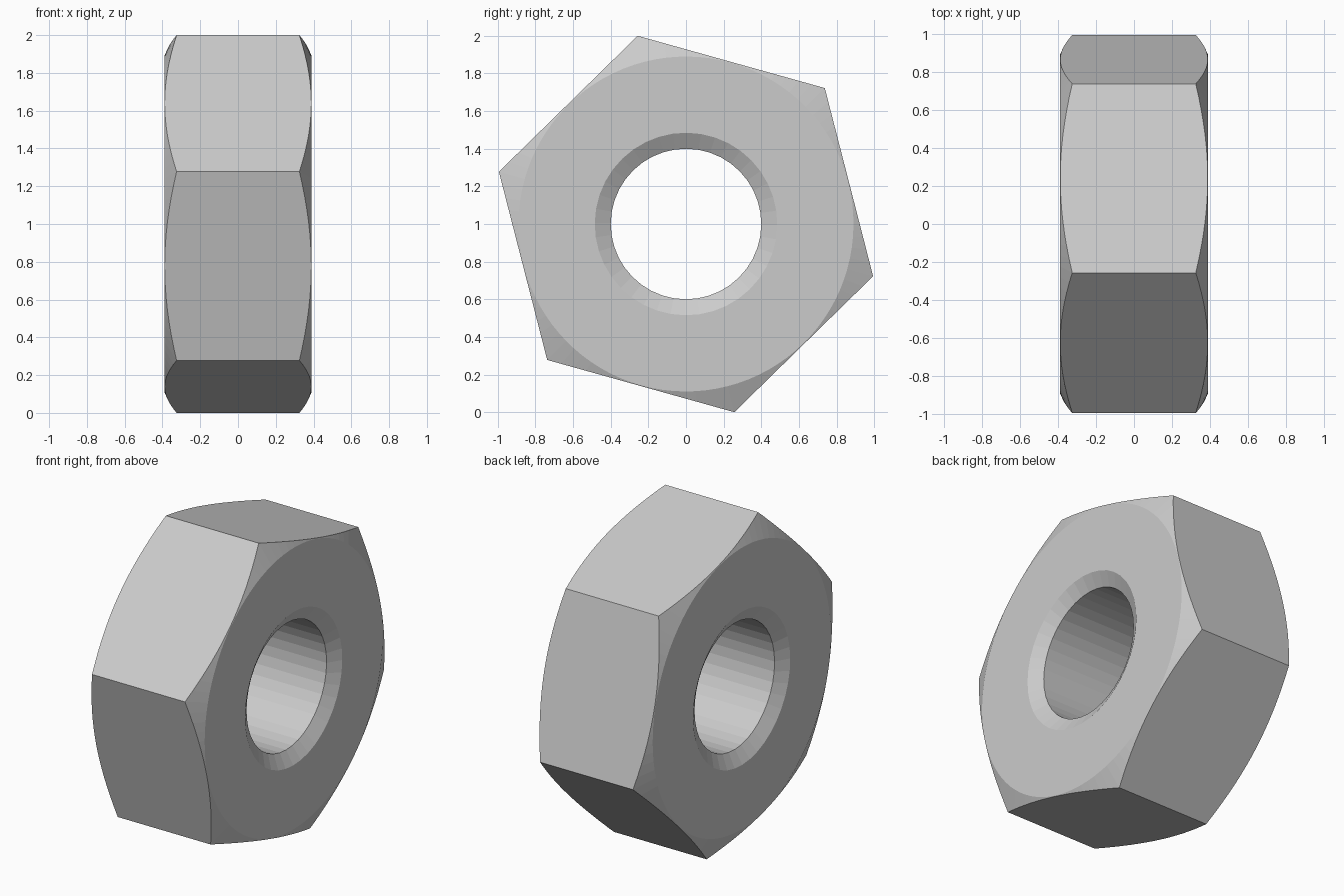
import bpy, bmesh
from math import cos, sin, pi, radians

if "Cube" in bpy.data.objects:
    bpy.data.objects.remove(bpy.data.objects["Cube"])

HALF, R, TURN = 0.39, 1.0325, radians(44.4)


def lathe(name, profile, segs):
    """Capped solid of revolution around the x axis from (x, radius) points."""
    bm = bmesh.new()
    rings = [[bm.verts.new((x, r * cos(TURN + 2 * pi * i / segs),
                            1 + r * sin(TURN + 2 * pi * i / segs)))
              for i in range(segs)] for x, r in profile]
    for a, b in zip(rings, rings[1:]):
        for i in range(segs):
            j = (i + 1) % segs
            bm.faces.new((a[i], a[j], b[j], b[i]))
    bm.faces.new(rings[0])
    bm.faces.new(rings[-1])
    bmesh.ops.recalc_face_normals(bm, faces=bm.faces)
    me = bpy.data.meshes.new(name)
    bm.to_mesh(me)
    bm.free()
    ob = bpy.data.objects.new(name, me)
    bpy.context.collection.objects.link(ob)
    return ob


def both_ends(half_profile):
    return [(-x, r) for x, r in half_profile] + half_profile[::-1]


def cut(target, cutter, operation):
    mod = target.modifiers.new(cutter.name, 'BOOLEAN')
    mod.operation, mod.object, mod.solver = operation, cutter, 'EXACT'
    bpy.context.view_layer.objects.active = target
    bpy.ops.object.modifier_apply(modifier=mod.name)
    bpy.data.objects.remove(cutter)


# Six-sided body
nut = lathe("hex_nut", [(-HALF - 0.1, R), (HALF + 0.1, R)], 6)

# Shallow cones that round off the corners and trim the two end faces
slope = 0.065 / (R - 0.89)
cut(nut, lathe("corner_chamfer",
               both_ends([(HALF, 0.89), (HALF - slope * 0.3, 1.19)]), 96), 'INTERSECT')

# Bore with a countersink at each end, continued past the faces
cut(nut, lathe("bore",
               both_ends([(HALF + 0.05, 0.57), (HALF - 0.05, 0.4)]), 40), 'DIFFERENCE')
